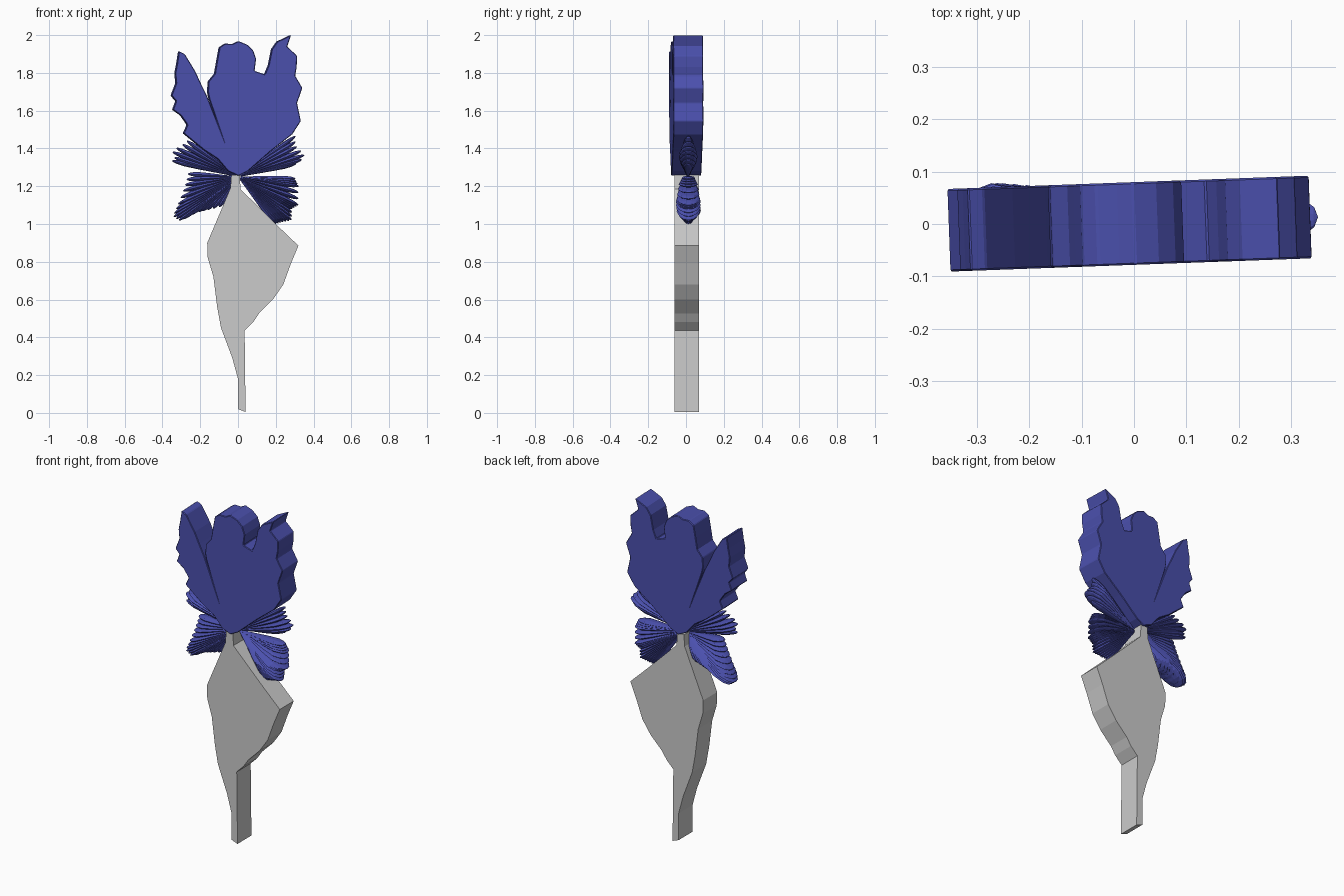
import bpy, bmesh, math
from mathutils import Vector

if "Cube" in bpy.data.objects:
    bpy.data.objects.remove(bpy.data.objects["Cube"])

blue = bpy.data.materials.new("petal_blue")
blue.diffuse_color = (0.07, 0.08, 0.42, 1)
blue.use_nodes = True
blue.node_tree.nodes["Principled BSDF"].inputs["Base Color"].default_value = blue.diffuse_color


def finish(bm, name, mat=None):
    bmesh.ops.recalc_face_normals(bm, faces=bm.faces)
    mesh = bpy.data.meshes.new(name)
    bm.to_mesh(mesh)
    bm.free()
    ob = bpy.data.objects.new(name, mesh)
    bpy.context.collection.objects.link(ob)
    if mat:
        mesh.materials.append(mat)
    return ob


def plate(name, outline, y0, y1, mat=None):
    """Extrude an x/z outline from y0 to y1."""
    bm = bmesh.new()
    face = bm.faces.new([bm.verts.new((x, y0, z)) for x, z in outline])
    ext = bmesh.ops.extrude_face_region(bm, geom=[face])
    moved = [v for v in ext["geom"] if isinstance(v, bmesh.types.BMVert)]
    bmesh.ops.translate(bm, verts=moved, vec=(0, y1 - y0, 0))
    return finish(bm, name, mat)


# stem with its two leaves
plate("stem_leaf", [
    (0, .02), (.04, .005), (.035, .435), (.08, .48), (.11, .525), (.185, .6),
    (.24, .68), (.28, .79), (.32, .885), (.205, .995), (.013, 1.185), (.01, 1.26),
    (-.035, 1.26), (-.04, 1.19), (-.163, .9), (-.16, .82), (-.13, .72),
    (-.11, .56), (-.09, .45), (-.03, .29), (0, .18)], -.062, .07)

# upright petals, slightly turned about z
upper = plate("upper_petals", [
    (0, 1.255), (.05, 1.28), (.17, 1.385), (.285, 1.475), (.33, 1.545), (.31, 1.64),
    (.338, 1.72), (.30, 1.785), (.308, 1.83), (.31, 1.89), (.258, 1.94), (.278, 2.0),
    (.205, 1.965), (.177, 1.925), (.16, 1.84), (.14, 1.792), (.085, 1.81),
    (.093, 1.875), (.077, 1.92), (.045, 1.95), (0, 1.968), (-.03, 1.953),
    (-.07, 1.955), (-.1, 1.935), (-.113, 1.865), (-.125, 1.795), (-.158, 1.755),
    (-.162, 1.70), (-.155, 1.665), (-.113, 1.54), (-.168, 1.68), (-.2, 1.745),
    (-.23, 1.81), (-.285, 1.9), (-.315, 1.915), (-.325, 1.85), (-.335, 1.8),
    (-.33, 1.745), (-.355, 1.68), (-.33, 1.65), (-.347, 1.605), (-.305, 1.575),
    (-.27, 1.525), (-.29, 1.48), (-.18, 1.39), (-.11, 1.345), (-.055, 1.28)],
    -.078, .08, blue)
upper.rotation_euler.z = math.radians(2.1)
bev = upper.modifiers.new("soft_edge", "BEVEL")
bev.width, bev.segments = .005, 1


def rib(bm, tip, depth, thick):
    """One pointed lens-shaped rib from the flower centre to its tip."""
    base, end = Vector((0, .01, 1.25)), Vector((tip[0], .013, tip[1]))
    side = (end - base).cross(Vector((0, 1, 0))).normalized()
    rings = []
    for t, s in ((.04, .15), (.3, .45), (.6, .85), (.8, 1), (.92, .75), (.98, .4)):
        c = base.lerp(end, t)
        rings.append([bm.verts.new(c + side * thick * s * math.sin(a)
                                   + Vector((0, depth * s * math.cos(a), 0)))
                      for a in (k * math.tau / 10 for k in range(10))])
    for a, b in zip(rings, rings[1:]):
        for i in range(10):
            bm.faces.new((a[i], a[i - 1], b[i - 1], b[i]))
    bm.faces.new(rings[0])
    point = bm.verts.new(end)
    for i in range(10):
        bm.faces.new((rings[-1][i], rings[-1][i - 1], point))


def fan(name, tips, count, depth):
    """Overlapping ribs with tips spread along a polyline."""
    bm = bmesh.new()
    for i in range(count):
        u = i / (count - 1) * (len(tips) - 1)
        k = min(int(u), len(tips) - 2)
        tip = Vector(tips[k]).lerp(Vector(tips[k + 1]), u - k)
        rib(bm, tip, depth * (.55 + .45 * math.sin(math.pi * i / (count - 1))), .014)
    return finish(bm, name, blue)


# hanging ribbed petals
fan("lower_petal_left", [(-.265, 1.265), (-.285, 1.19), (-.32, 1.1), (-.345, 1.04),
                         (-.31, 1.015), (-.23, 1.06), (-.18, 1.07), (-.10, 1.09)], 19, .066)
fan("lower_petal_right", [(.305, 1.24), (.322, 1.2), (.32, 1.1), (.288, 1.08),
                          (.285, 1.02), (.24, 1.01), (.2, 1.0)], 19, .066)

# thin spreading petals between the two groups
fan("side_petal_left", [(-.35, 1.335), (-.335, 1.355), (-.355, 1.395), (-.30, 1.41),
                        (-.285, 1.445), (-.2, 1.42)], 7, .05)
fan("side_petal_right", [(.31, 1.32), (.345, 1.345), (.355, 1.375), (.315, 1.40),
                         (.305, 1.43), (.305, 1.465)], 7, .05)
